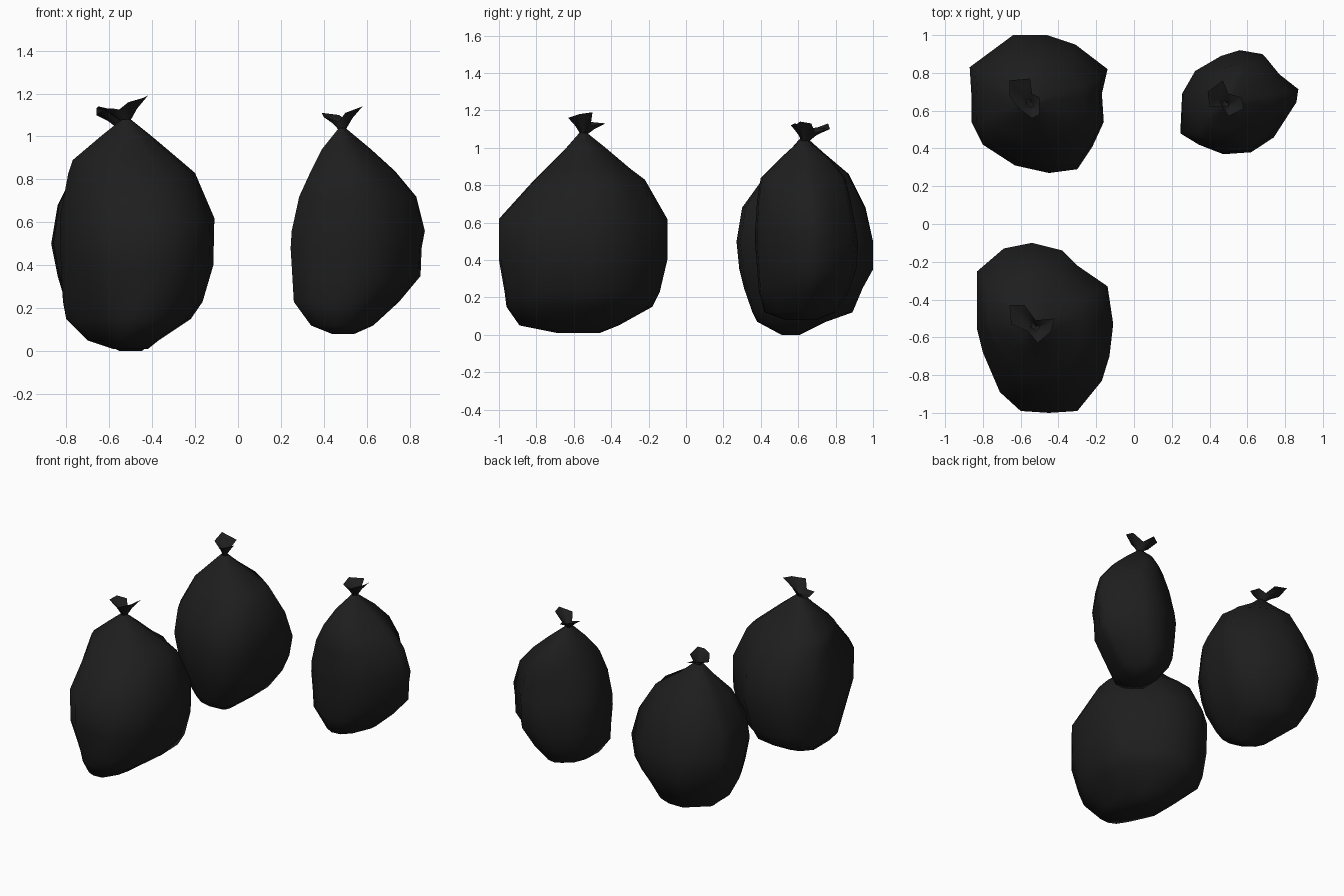
import bpy, bmesh

black = bpy.data.materials.new("black plastic")
black.diffuse_color = (0.013, 0.013, 0.013, 1)


def bag(name, outline, levels, flaps):
    """outline: plan shape (x, y); levels: (z, x0, x1, y0, y1[, near corner shift, far corner shift]);
    flaps: rim of the tied top."""
    xs, ys = [p[0] for p in outline], [p[1] for p in outline]
    u = [((x - min(xs)) / (max(xs) - min(xs)), (y - min(ys)) / (max(ys) - min(ys))) for x, y in outline]
    bm = bmesh.new()

    # sack: the plan shape fitted to the extents at each height, two opposite corners sagging sideways
    rings = []
    for z, x0, x1, y0, y1, *sag in levels:
        ring = []
        for a, b in u:
            s = (sag[int(a > .5)] if sag else 0) * max(0, 4 * (a - .5) * (b - .5))
            x = min(x1, max(x0, x0 + (x1 - x0) * a + s))
            y = min(y1, max(y0, y0 + (y1 - y0) * b + s))
            ring.append(bm.verts.new((x, y, z)))
        rings.append(ring)

    def bridge(lo, hi):
        n = len(lo)
        for i in range(n):
            j = (i + 1) % n
            bm.faces.new((lo[i], lo[j], hi[j], hi[i]))

    for lo, hi in zip(rings, rings[1:]):
        bridge(lo, hi)
    bm.faces.new(list(reversed(rings[0])))

    # tied top: a crumpled open collar flaring from the neck
    z, x0, x1, y0, y1 = levels[-1][:5]
    cx, cy = (x0 + x1) / 2, (y0 + y1) / 2
    collar = []
    for t, lift in ((0.2, 0.05), (0.5, 0.5), (1, 1)):
        collar.append([bm.verts.new((cx + (x - cx) * t, cy + (y - cy) * t, z - 0.01 + (h - z + 0.01) * lift))
                       for x, y, h in flaps])
    for lo, hi in zip(collar, collar[1:]):
        bridge(lo, hi)

    bmesh.ops.recalc_face_normals(bm, faces=bm.faces)
    for f in bm.faces:
        f.smooth = True
    me = bpy.data.meshes.new(name)
    bm.to_mesh(me)
    bm.free()
    me.materials.append(black)
    bpy.context.collection.objects.link(bpy.data.objects.new(name, me))


# back left bag
bag("back_left_bag",
    [(-.87, .83), (-.86, .67), (-.86, .54), (-.80, .42), (-.63, .31), (-.45, .27), (-.30, .29),
     (-.22, .41), (-.16, .54), (-.17, .69), (-.14, .82), (-.31, .95), (-.46, 1.0), (-.64, 1.0)],
    [(0, -.55, -.45, .51, .61), (.07, -.68, -.35, .38, .75), (.12, -.74, -.29, .355, .89),
     (.25, -.81, -.2, .31, .945), (.35, -.84, -.17, .285, 1.0), (.5, -.87, -.14, .27, 1.0),
     (.68, -.84, -.15, .3, .96, -.01, -.04), (.86, -.75, -.24, .43, .87, -.03, -.06),
     (.97, -.65, -.42, .54, .74, 0, -.02), (1.05, -.57, -.52, .61, .65)],
    [(-.66, .76, 1.13), (-.66, .68, 1.10), (-.62, .62, 1.13), (-.54, .56, 1.12), (-.50, .58, 1.13),
     (-.50, .67, 1.11), (-.54, .69, 1.08), (-.55, .77, 1.10)])

# front left bag
bag("front_left_bag",
    [(-.83, -.24), (-.83, -.55), (-.80, -.67), (-.71, -.88), (-.60, -.98), (-.45, -.99), (-.30, -.98),
     (-.17, -.82), (-.13, -.69), (-.11, -.52), (-.14, -.32), (-.30, -.21), (-.38, -.13), (-.54, -.09),
     (-.69, -.12)],
    [(.01, -.58, -.42, -.69, -.46), (.05, -.7, -.37, -.89, -.36, .05, .03), (.15, -.8, -.22, -.96, -.18, .08, .04),
     (.23, -.815, -.165, -.97, -.14, .05, .02), (.4, -.825, -.115, -1, -.1), (.62, -.83, -.11, -1, -.1),
     (.83, -.79, -.2, -.81, -.22), (.89, -.77, -.27, -.75, -.3), (1.0, -.64, -.4, -.64, -.43),
     (1.08, -.54, -.5, -.57, -.53)],
    [(-.66, -.43, 1.13), (-.65, -.53, 1.14), (-.56, -.57, 1.12), (-.51, -.63, 1.16), (-.44, -.57, 1.18),
     (-.42, -.50, 1.19), (-.52, -.51, 1.12), (-.58, -.43, 1.13)])

# back right bag, raised off the ground
bag("back_right_bag",
    [(.25, .48), (.35, .42), (.48, .37), (.62, .38), (.74, .46), (.86, .65), (.87, .72),
     (.77, .80), (.69, .90), (.57, .92), (.47, .89), (.33, .81), (.26, .69)],
    [(.08, .44, .54, .53, .70), (.12, .34, .63, .42, .80), (.23, .26, .75, .39, .87),
     (.35, .253, .85, .38, .91), (.48, .245, .855, .37, .92), (.56, .25, .87, .37, .91),
     (.72, .285, .83, .38, .88), (.84, .34, .73, .40, .85), (.94, .39, .62, .50, .77),
     (1.04, .47, .5, .61, .65)],
    [(.39, .70, 1.11), (.40, .62, 1.09), (.47, .62, 1.07), (.50, .57, 1.11), (.58, .61, 1.14),
     (.57, .67, 1.13), (.50, .69, 1.08), (.47, .76, 1.10)])
